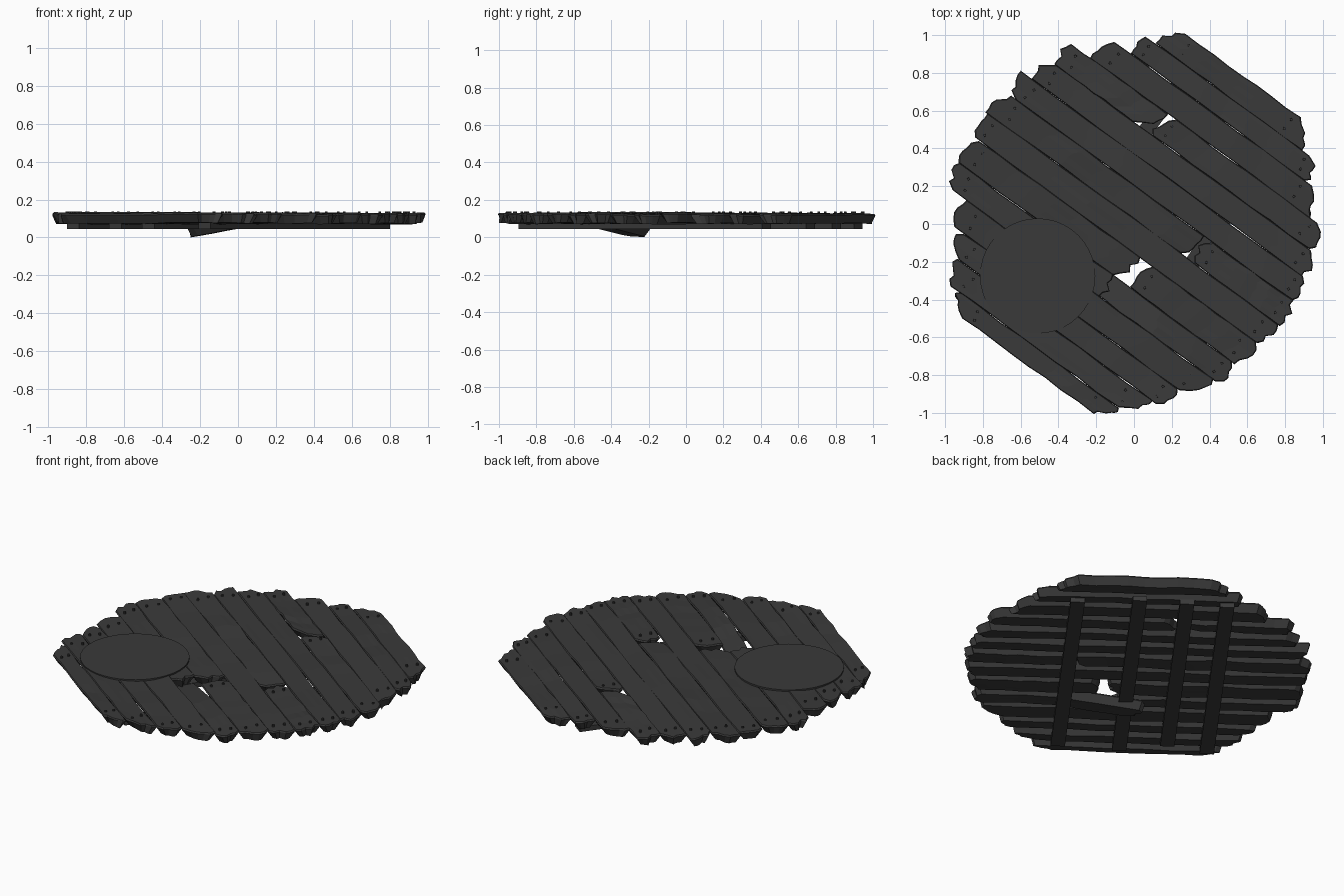
import bpy, bmesh, random
from math import radians
from mathutils import Matrix, Vector

if "Cube" in bpy.data.objects:
    bpy.data.objects.remove(bpy.data.objects["Cube"])

random.seed(7)
ROT = Matrix.Rotation(radians(-36), 4, 'Z')   # planks run diagonally
wood = bpy.data.materials.new("dark_wood")
wood.diffuse_color = (0.042, 0.042, 0.042, 1)
wood.use_nodes = True
wood.node_tree.nodes["Principled BSDF"].inputs["Base Color"].default_value = wood.diffuse_color


def finish(bm, name):
    bmesh.ops.transform(bm, matrix=ROT, verts=bm.verts)
    bmesh.ops.recalc_face_normals(bm, faces=bm.faces)
    me = bpy.data.meshes.new(name)
    bm.to_mesh(me)
    bm.free()
    me.materials.append(wood)
    ob = bpy.data.objects.new(name, me)
    bpy.context.collection.objects.link(ob)
    return ob


def plank(name, v0, v1, left, right, sag=0.0):
    """Rough board with ragged ends; sides taper inwards below.
    left / right = end positions at the v0 and v1 sides."""
    bm = bmesh.new()
    NU, NV = 9, 6
    rnd = random.uniform
    corner = [0.024, 0.004, 0, 0, 0.004, 0.024]
    ends = []
    for (a, b), s in ((left, 1), (right, -1)):
        ends.append([a + (b - a) * j / (NV - 1) + s * (corner[j] + rnd(-.018, .018))
                     for j in range(NV)])
    wob = [(rnd(-.004, .004), rnd(-.004, .004), rnd(-.004, .003)) for _ in range(NU)]
    tilt = rnd(-.004, .004)
    layers = []
    # top, upper rim and bottom layers: (height, side inset, end inset)
    for z, inset, einset in ((.127, .004, .005), (.119, 0, 0), (.075, .028, .014)):
        grid = []
        for i in range(NU):
            t = i / (NU - 1)
            row = []
            for j in range(NV):
                w = j / (NV - 1)
                u = (ends[0][j] + einset) * (1 - t) + (ends[1][j] - einset) * t
                a = v0 + wob[i][0] - inset
                b = v1 + wob[i][1] + inset
                zz = z + wob[i][2] + tilt * (w - .5) * 2
                if sag and u < .45:
                    zz -= sag * (.45 - u) / .45
                row.append(bm.verts.new((u, a + (b - a) * w, zz)))
            grid.append(row)
        layers.append(grid)
    top, bot = layers[0], layers[2]
    for i in range(NU - 1):
        for j in range(NV - 1):
            for g in (top, bot):
                bm.faces.new((g[i][j], g[i + 1][j], g[i + 1][j + 1], g[i][j + 1]))

    # outer walls between the layers
    def ring(g):
        return ([g[i][0] for i in range(NU)] + [g[-1][j] for j in range(1, NV)]
                + [g[i][-1] for i in range(NU - 2, -1, -1)]
                + [g[0][j] for j in range(NV - 2, 0, -1)])
    rings = [ring(g) for g in layers]
    for g, h in zip(rings, rings[1:]):
        for k in range(len(g)):
            n = (k + 1) % len(g)
            bm.faces.new((g[k], g[n], h[n], h[k]))
    loose = [v for v in bm.verts if not v.link_faces]
    bmesh.ops.delete(bm, geom=loose, context='VERTS')
    return finish(bm, name)


# board rows from the far side to the near side
edges = [.974, .84, .72, .575, .437, .30, .165, .02, -.125, -.285, -.42, -.57, -.70, -.835, -.936]
L = [(-.39, -.49), (-.55, -.56), (-.66, -.74), (-.84, -.85), (-.87, -.92), (-.98, -.92),
     (-.94, -1.02), (-.99, -.97), (-.95, -.98), (-.96, -.91), (-.83, -.77), (-.74, -.67),
     (-.67, -.60), (-.56, -.46)]
R = [(.39, .50), (.58, .62), (.66, .75), (.80, .86), (.86, .91), (.90, .95), (.93, .96),
     (.94, .91), (.92, .88), (.86, .88), (.84, .75), (.74, .68), (.65, .54), (.52, .43)]
# broken rows: (end of left piece, start of right piece, sag of right piece)
broken = {3: ((-.18, -.28), (-.18, -.22), 0), 6: ((.35, .31), (.365, .345), 0),
          8: ((.15, .10), (.18, .17), 0), 9: ((.08, .10), (-.08, -.03), .066)}

nails = []
for r in range(14):
    a, b = edges[r] + .001, edges[r + 1] - .001
    if r in broken:
        m, n, sag = broken[r]
        plank(f"plank_{r + 1}_left", a, b, L[r], m)
        plank(f"plank_{r + 1}_right", a, b, n, R[r], sag)
    else:
        plank(f"plank_{r + 1}", a, b, L[r], R[r])
    spots = [max(L[r]) + .07, min(R[r]) - .05]
    if r in broken and r != 9:
        spots += [max(broken[r][1]) + .05]
    for u in spots:
        for w in (.28, .72):
            nails.append((u + random.uniform(-.015, .015), a + (b - a) * w))

# nail heads
bm = bmesh.new()
for u, v in nails:
    bmesh.ops.create_cone(bm, cap_ends=True, segments=8, radius1=.008, radius2=.007,
                          depth=.022, matrix=Matrix.Translation((u, v, .126)))
finish(bm, "nails")

# cross beams underneath
for k, (u, lo, hi) in enumerate([(.37, -.81, .80), (.025, -.84, .84),
                                 (-.24, -.77, .82), (-.465, -.84, .80)]):
    bm = bmesh.new()
    bmesh.ops.create_cube(bm, size=1, matrix=Matrix.Translation((u, (lo + hi) / 2, .06))
                          @ Matrix.Diagonal((.08, hi - lo, .03, 1)))
    finish(bm, f"cross_beam_{k + 1}")

# round patch lying on the boards
bm = bmesh.new()
centre = ROT.inverted() @ Vector((-.51, -.275, .129))
bmesh.ops.create_cone(bm, cap_ends=True, segments=40, radius1=.305, radius2=.305,
                      depth=.010, matrix=Matrix.Translation(centre))
finish(bm, "round_patch")
